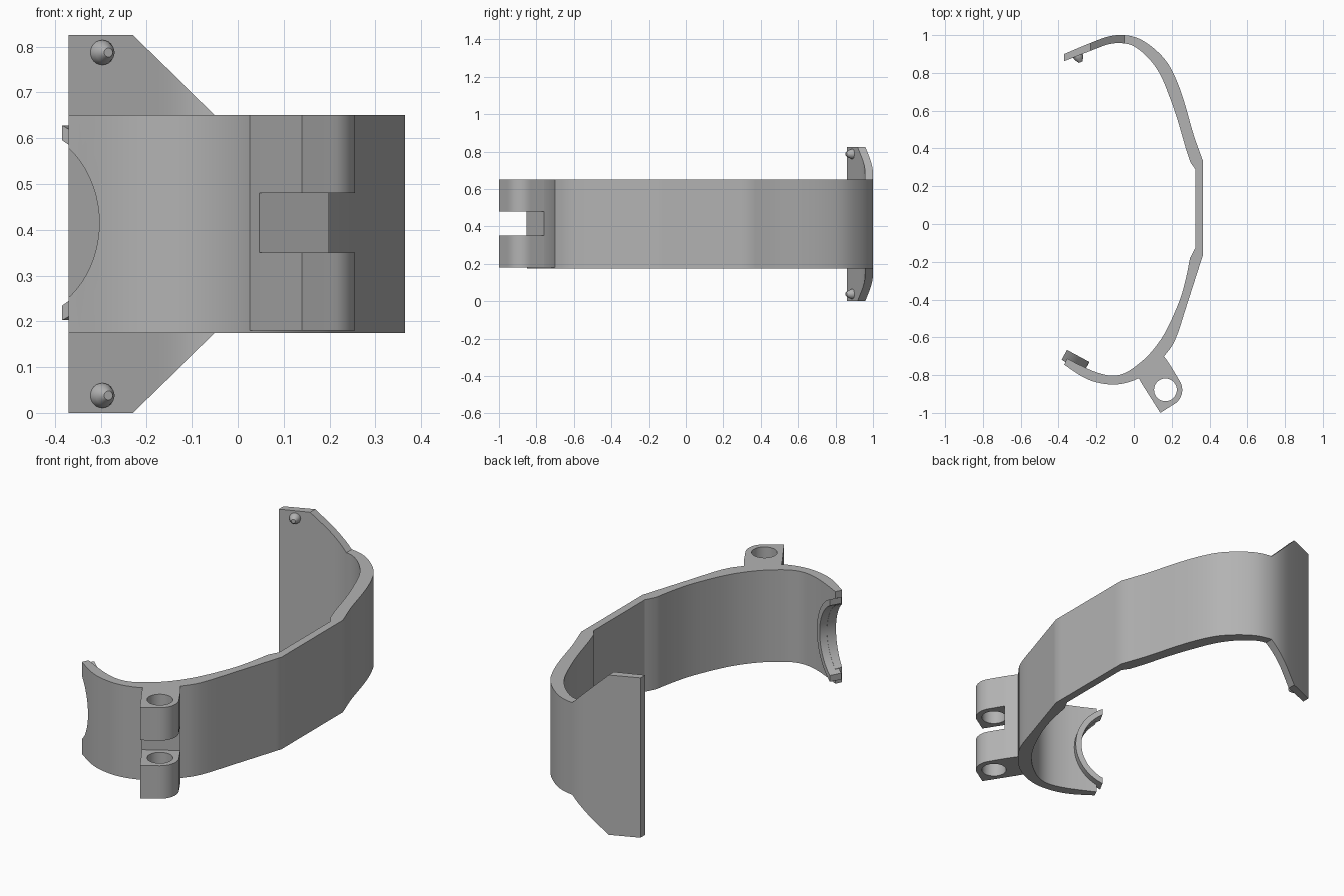
import bpy, bmesh, math
from mathutils import Vector, Matrix

if "Cube" in bpy.data.objects:
    bpy.data.objects.remove(bpy.data.objects["Cube"])

grey = bpy.data.materials.new("plain_grey")
grey.diffuse_color = (0.45, 0.45, 0.45, 1)
grey.use_nodes = True
grey.node_tree.nodes["Principled BSDF"].inputs["Base Color"].default_value = grey.diffuse_color

Z0, Z1, ZMID, TOP = 0.18, 0.65, 0.415, 0.825


def make(name, bm):
    bmesh.ops.recalc_face_normals(bm, faces=bm.faces)
    me = bpy.data.meshes.new(name)
    bm.to_mesh(me)
    bm.free()
    me.materials.append(grey)
    ob = bpy.data.objects.new(name, me)
    bpy.context.collection.objects.link(ob)
    return ob


def prism(bm, pts, z0, z1):
    """Vertical prism over a plan outline."""
    lo = [bm.verts.new((x, y, z0)) for x, y in pts]
    hi = [bm.verts.new((x, y, z1)) for x, y in pts]
    bm.faces.new(lo)
    bm.faces.new(hi)
    n = len(pts)
    for i in range(n):
        j = (i + 1) % n
        bm.faces.new((lo[i], lo[j], hi[j], hi[i]))


def cylinder(name, center, axis, r, depth):
    bm = bmesh.new()
    rot = Vector(axis).to_track_quat('Z', 'Y').to_matrix().to_4x4()
    bmesh.ops.create_cone(bm, cap_ends=True, segments=64, radius1=r, radius2=r,
                          depth=depth, matrix=Matrix.Translation(center) @ rot)
    return make(name, bm)


def cut(ob, cutter):
    mod = ob.modifiers.new("cut", 'BOOLEAN')
    mod.operation, mod.solver, mod.object = 'DIFFERENCE', 'EXACT', cutter
    bpy.context.view_layer.objects.active = ob
    bpy.ops.object.modifier_apply(modifier=mod.name)
    bpy.data.objects.remove(cutter)


def smooth(ob, angle=25):
    bpy.ops.object.select_all(action='DESELECT')
    ob.select_set(True)
    bpy.context.view_layer.objects.active = ob
    bpy.ops.object.shade_smooth_by_angle(angle=math.radians(angle))


def spline(pts, steps=4):
    """Catmull-Rom curve through (outer x, y, inner x, y) stations."""
    p = [Vector(q) for q in pts]
    p = [2 * p[0] - p[1]] + p + [2 * p[-1] - p[-2]]
    out = []
    for a, b, c, d in zip(p, p[1:], p[2:], p[3:]):
        for k in range(steps):
            t = k / steps
            out.append(0.5 * (2 * b + (c - a) * t + (2 * a - 5 * b + 4 * c - d) * t * t
                              + (3 * b - a - 3 * c + d) * t ** 3))
    return out + [p[-2]]


# Band: back arc, flat side, front arc; each row is an outer and an inner point
back = [(-.37, .90, -.37, .862), (-.23, .959, -.23, .917), (-.13, .994, -.13, .953),
        (-.05, 1.0, -.05, .956), (.03, .98, .01, .935), (.11, .926, .08, .875),
        (.18, .85, .14, .79), (.23, .75, .19, .67), (.27, .635, .23, .555),
        (.315, .476, .275, .40), (.365, .335, .30, .325)]
flat = [Vector((.365, .29, .325, .29)), Vector((.365, -.127, .325, -.127))]
front = [(.365, -.165, .297, -.18), (.325, -.29, .275, -.29), (.28, -.43, .24, -.41),
         (.22, -.61, .165, -.575), (.16, -.70, .09, -.68), (.09, -.775, .02, -.745),
         (0, -.828, -.05, -.79), (-.10, -.85, -.12, -.803), (-.2, -.838, -.2, -.785),
         (-.28, -.805, -.28, -.75), (-.37, -.745, -.355, -.712)]


def top_z(x, y):
    """Band height, flaring into the tall plate at the back end."""
    if y < 0.5:
        return Z1
    f = min(max((-.05 - x) / .18, 0), 1)
    return Z1 + (TOP - Z1) * f


bm = bmesh.new()
rings = []
for ox, oy, ix, iy in spline(back) + flat + spline(front):
    zo, zi = top_z(ox, oy), top_z(ix, iy)
    rings.append([bm.verts.new(v) for v in ((ox, oy, TOP - zo), (ox, oy, zo),
                                            (ix, iy, zi), (ix, iy, TOP - zi))])
for a, b in zip(rings, rings[1:]):
    for i in range(4):
        j = (i + 1) % 4
        bm.faces.new((a[i], a[j], b[j], b[i]))
bm.faces.new(rings[0])
bm.faces.new(rings[-1])
band = make("curved_band", bm)

# Round notch in the front end of the band
t = Vector((-.88, .475, 0)).normalized()
n = Vector((.475, .88, 0)).normalized()
center = Vector((-.355, -.712, ZMID)) + .122 * t
cut(band, cylinder("notch_cutter", center, n, .205, .3))
smooth(band)

# Raised rim around the notch, on the inside
bm = bmesh.new()
rows = []
for k in range(33):
    f = k / 16 - 1
    row = []
    for r, h in ((.206, -.02), (.235, -.02), (.235, .04), (.206, .04)):
        a = f * math.acos(.10 / r)
        row.append(bm.verts.new(center - t * r * math.cos(a) + n * h
                                + Vector((0, 0, r * math.sin(a)))))
    rows.append(row)
for a, b in zip(rows, rows[1:]):
    for i in range(4):
        j = (i + 1) % 4
        bm.faces.new((a[i], a[j], b[j], b[i]))
bm.faces.new(rows[0])
bm.faces.new(rows[-1])
smooth(make("notch_rim", bm))

# Hinge lug: solid root over the full height, two ears with a slot between
root = [(.06, -.785), (.025, -.815), (.047, -.853), (.199, -.758), (.16, -.70), (.145, -.69)]
hc = Vector((.167, -.878))
arc = [(hc.x + .089 * math.cos(a), hc.y + .089 * math.sin(a))
       for a in (math.radians(32 - 8 * k) for k in range(13))]
ear = [(.199, -.758)] + arc + [(.14, -1.0), (.047, -.853)]
bm = bmesh.new()
prism(bm, root, Z0, Z1)
smooth(make("hinge_root", bm))
for name, a, b in (("lower_hinge_ear", Z0, .35), ("upper_hinge_ear", .48, Z1)):
    bm = bmesh.new()
    prism(bm, ear, a, b)
    ob = make(name, bm)
    cut(ob, cylinder("pin_cutter", (hc.x, hc.y, ZMID), (0, 0, 1), .06, 1))
    smooth(ob)

# Small rounded studs on the inner face of the plate
axis = Vector((.38, -.925, 0)).normalized()
side = Vector((0, 0, 1)).cross(axis)
for name, z in (("lower_stud", .038), ("upper_stud", TOP - .038)):
    bm = bmesh.new()
    base = Vector((-.297, .890, z))
    loops = []
    for r, h in ((.027, -.01), (.027, .004), (.022, .018), (.010, .036)):
        loops.append([bm.verts.new(base + axis * h + side * r * math.cos(q)
                                   + Vector((0, 0, r * math.sin(q))))
                      for q in (math.tau * k / 24 for k in range(24))])
    for a, b in zip(loops, loops[1:]):
        for i in range(24):
            j = (i + 1) % 24
            bm.faces.new((a[i], a[j], b[j], b[i]))
    bm.faces.new(loops[0])
    bm.faces.new(loops[-1])
    smooth(make(name, bm), 40)
